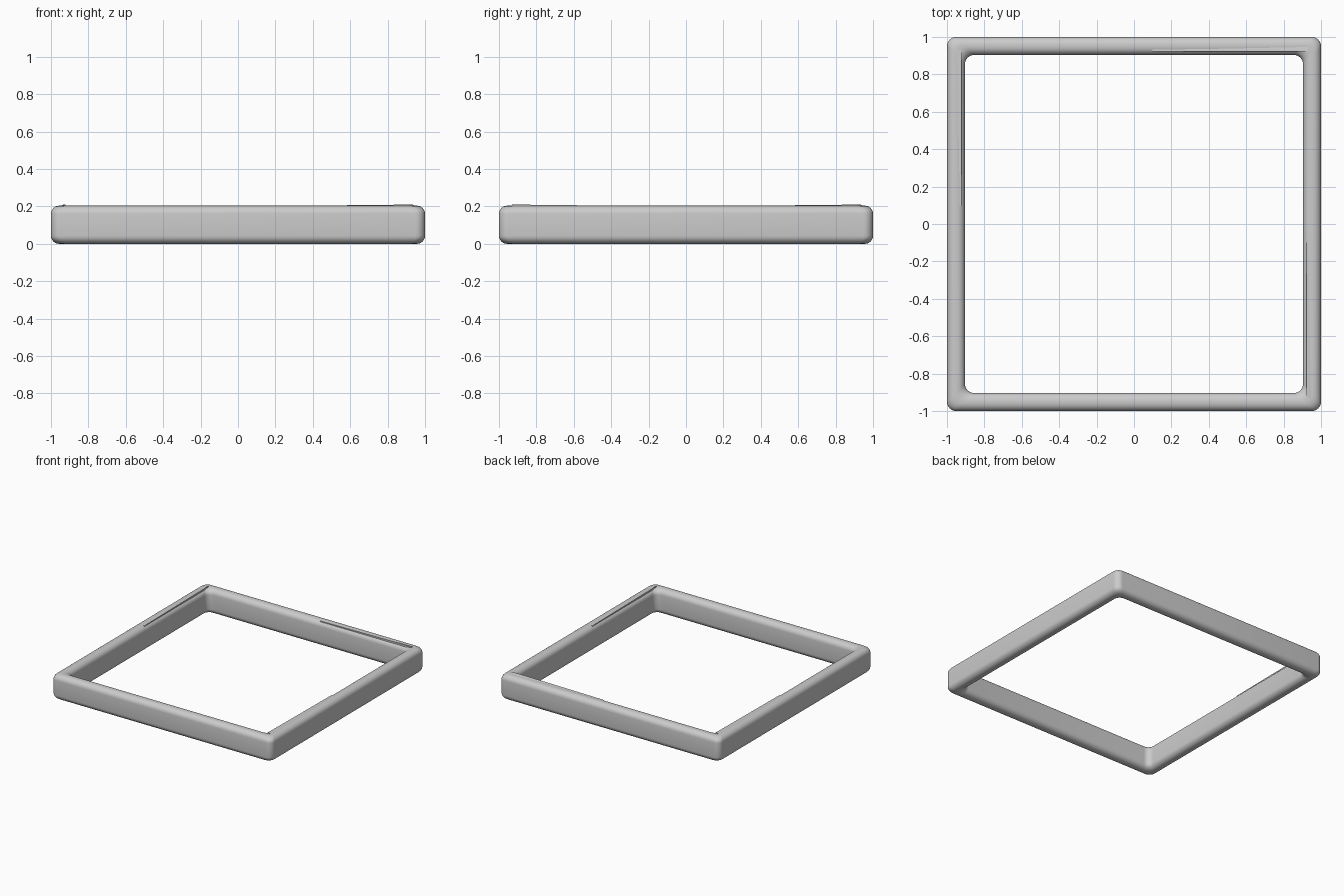
import bpy, bmesh, math
from mathutils import Matrix

if "Cube" in bpy.data.objects:
    bpy.data.objects.remove(bpy.data.objects["Cube"])

HEIGHT, WIDTH, EDGE, CORNER = 0.204, 0.096, 0.043, 0.05


def finish(bm, name):
    bmesh.ops.recalc_face_normals(bm, faces=bm.faces)
    me = bpy.data.meshes.new(name)
    bm.to_mesh(me)
    bm.free()
    ob = bpy.data.objects.new(name, me)
    bpy.context.collection.objects.link(ob)
    for o in bpy.context.selected_objects:
        o.select_set(False)
    bpy.context.view_layer.objects.active = ob
    ob.select_set(True)
    bpy.ops.object.shade_smooth_by_angle(angle=math.radians(35))
    return ob


def rounded_square(half, r, steps=8):
    pts = []
    for k in range(4):
        c = math.pi / 4 + k * math.pi / 2
        cx = (half - r) * math.copysign(1, math.cos(c))
        cy = (half - r) * math.copysign(1, math.sin(c))
        for i in range(steps + 1):
            a = k * math.pi / 2 + i / steps * math.pi / 2
            pts.append((cx + r * math.cos(a), cy + r * math.sin(a)))
    return pts


# square frame: rounded rail section (inset, height) swept around the corners
section = []
for k, (cx, cz) in enumerate([(WIDTH - EDGE, HEIGHT - EDGE), (EDGE, HEIGHT - EDGE),
                              (EDGE, EDGE), (WIDTH - EDGE, EDGE)]):
    for i in range(7):
        a = (k + i / 6) * math.pi / 2
        section.append((cx + EDGE * math.cos(a), cz + EDGE * math.sin(a)))

bm = bmesh.new()
rings = [[bm.verts.new((x, y, z)) for x, y in rounded_square(1 - d, CORNER)]
         for d, z in section]
for a, b in zip(rings, rings[1:] + rings[:1]):
    n = len(a)
    for i in range(n):
        bm.faces.new((a[i], a[(i + 1) % n], b[(i + 1) % n], b[i]))
finish(bm, "square_frame")

# low tapered ridges along the inner top edge of three rails
for name, turn in (("back_ridge", 0), ("left_ridge", 90), ("right_ridge", -90)):
    bm = bmesh.new()
    ends = []
    for x, top in ((0.1, 0.201), (0.93, 0.21)):
        ends.append([bm.verts.new(p) for p in
                     ((x, 0.921, 0.18), (x, 0.921, top), (x, 0.932, top), (x, 0.96, 0.198))])
    a, b = ends
    for i in range(4):
        j = (i + 1) % 4
        bm.faces.new((a[i], a[j], b[j], b[i]))
    bm.faces.new(a)
    bm.faces.new(b[::-1])
    bm.transform(Matrix.Rotation(math.radians(turn), 4, 'Z'))
    finish(bm, name)
